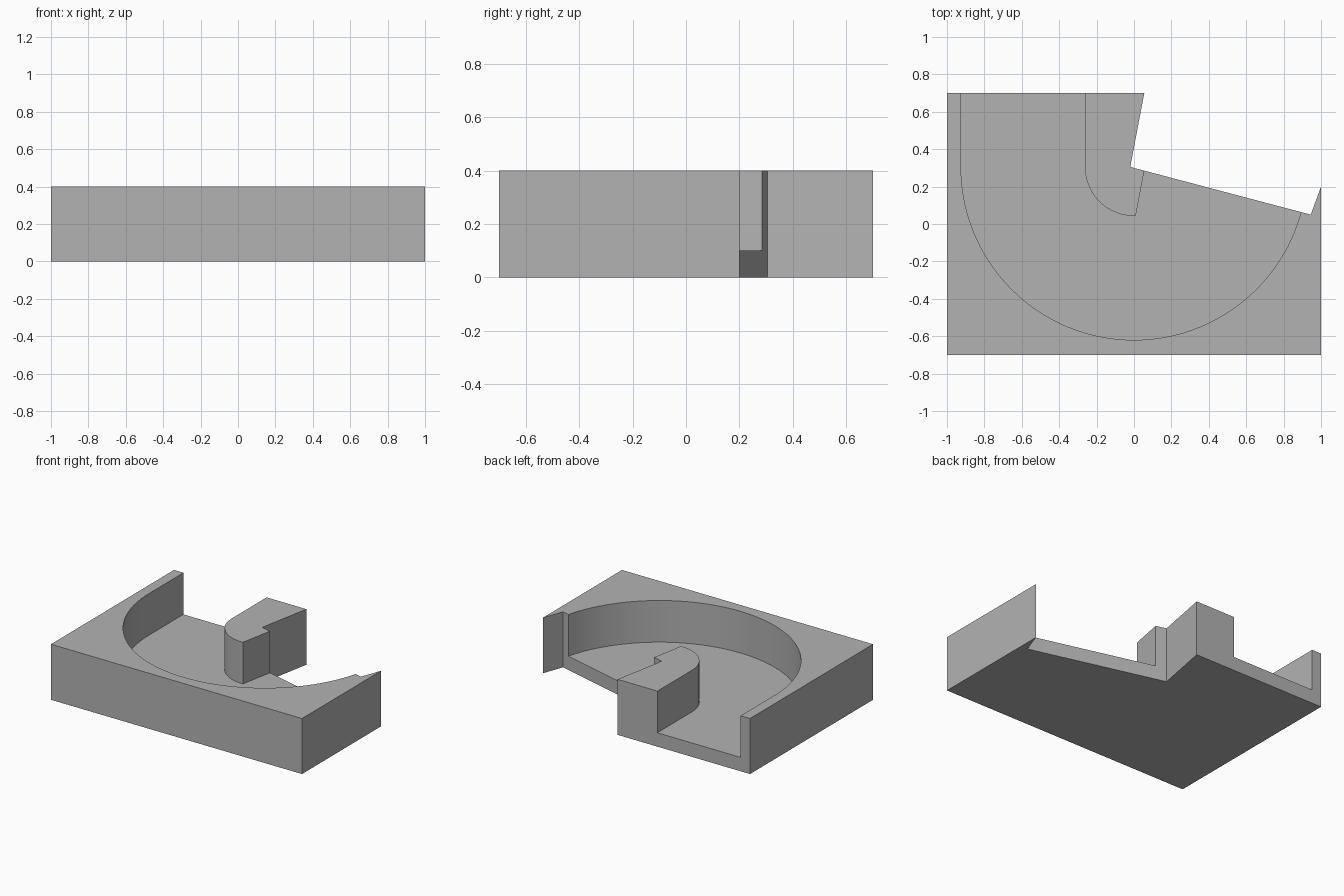
import bpy, bmesh
from math import cos, sin, radians

cube = bpy.data.objects.get("Cube")
if cube:
    bpy.data.objects.remove(cube, do_unlink=True)

HEIGHT, FLOOR = 0.4, 0.1
CENTRE_Y, OUTER_R, INNER_R = 0.305, 0.925, 0.262


def arc(radius, start, end, steps):
    """Points on an arc around the channel centre, angles in degrees."""
    angles = [radians(start + (end - start) * i / steps) for i in range(steps + 1)]
    return [(radius * cos(a), CENTRE_Y + radius * sin(a)) for a in angles]


def prism(name, outline, bottom, top):
    """Extrude a flat outline into a solid."""
    bm = bmesh.new()
    face = bm.faces.new([bm.verts.new((x, y, bottom)) for x, y in outline])
    new = bmesh.ops.extrude_face_region(bm, geom=[face])["geom"]
    verts = [v for v in new if isinstance(v, bmesh.types.BMVert)]
    bmesh.ops.translate(bm, verts=verts, vec=(0, 0, top - bottom))
    bmesh.ops.recalc_face_normals(bm, faces=bm.faces)
    mesh = bpy.data.meshes.new(name)
    bm.to_mesh(mesh)
    bm.free()
    obj = bpy.data.objects.new(name, mesh)
    bpy.context.collection.objects.link(obj)
    return obj


# Single grey material
grey = bpy.data.materials.new("plain grey")
grey.use_nodes = True
colour = (0.45, 0.45, 0.45, 1)
grey.diffuse_color = colour
grey.node_tree.nodes["Principled BSDF"].inputs["Base Color"].default_value = colour

# Block with the slanted cut at the back
block = prism("housing_block", [
    (-1, -0.7), (1, -0.7), (1, 0.2), (0.945, 0.05),
    (-0.02, CENTRE_Y), (0.055, 0.7), (-1, 0.7)], 0, HEIGHT)
block.data.materials.append(grey)

# Curved channel around the inner island
channel = prism("channel_cutter",
                [(-OUTER_R, 0.8)] + arc(OUTER_R, 180, 355, 70)
                + [(0.067, 0.35)] + arc(INNER_R, 272, 180, 36)
                + [(-INNER_R, 0.8)], FLOOR, 0.6)
channel.data.materials.append(grey)
channel.hide_render = True

cut = block.modifiers.new("channel", 'BOOLEAN')
cut.operation = 'DIFFERENCE'
cut.solver = 'EXACT'
cut.object = channel

# Apply the cut, then smooth the curved walls only
bpy.context.view_layer.objects.active = block
block.select_set(True)
bpy.ops.object.modifier_apply(modifier=cut.name)
bpy.data.objects.remove(channel, do_unlink=True)
bpy.ops.object.shade_smooth_by_angle(angle=radians(20))
